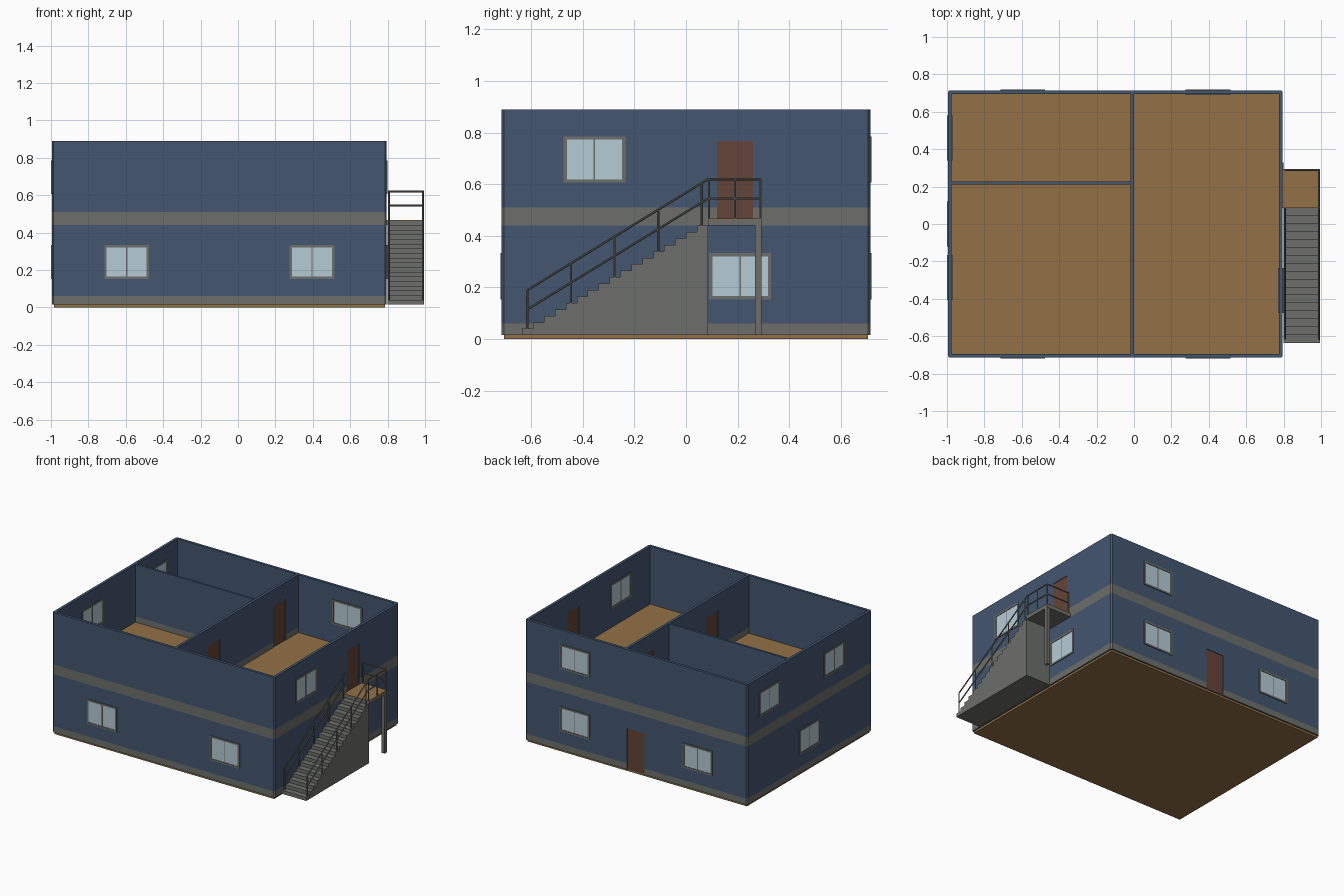
import bpy, bmesh, math
from mathutils import Vector

cube = bpy.data.objects.get("Cube")
if cube:
    bpy.data.objects.remove(cube, do_unlink=True)


def material(name, rgb):
    lin = [((c / 255 + 0.055) / 1.055) ** 2.4 for c in rgb] + [1]
    m = bpy.data.materials.new(name)
    m.use_nodes = True
    m.diffuse_color = lin
    m.node_tree.nodes["Principled BSDF"].inputs["Base Color"].default_value = lin
    return m


BLUE = material("wall blue", (67, 86, 112))
GREY = material("concrete grey", (109, 111, 107))
WOOD = material("floor brown", (147, 113, 71))
DOOR = material("door brown", (100, 68, 55))
GLASS = material("pale glass", (182, 204, 213))


def finish(name, bm, *mats):
    bmesh.ops.recalc_face_normals(bm, faces=bm.faces)
    mesh = bpy.data.meshes.new(name)
    bm.to_mesh(mesh)
    bm.free()
    for m in mats:
        mesh.materials.append(m)
    ob = bpy.data.objects.new(name, mesh)
    bpy.context.scene.collection.objects.link(ob)
    return ob


def box_mesh(lo, hi):
    bm = bmesh.new()
    lo, hi = Vector(lo), Vector(hi)
    bmesh.ops.create_cube(bm, size=1)
    for v in bm.verts:
        v.co = (lo + hi) / 2 + v.co * (hi - lo)
    return bm


def box(name, lo, hi, mat):
    return finish(name, box_mesh(lo, hi), mat)


def banded_wall(name, lo, hi, chamfer=0):
    """Wall block with grey bands at the foot of each storey."""
    bm = box_mesh(lo, hi)
    if chamfer:
        upright = [e for e in bm.edges if abs(e.verts[0].co.z - e.verts[1].co.z) > 0.1]
        bmesh.ops.bevel(bm, geom=upright, offset=chamfer, segments=1, affect='EDGES')
    for z in (PLINTH, BAND_LOW, BAND_TOP):
        bmesh.ops.bisect_plane(bm, geom=bm.verts[:] + bm.edges[:] + bm.faces[:],
                               plane_co=(0, 0, z), plane_no=(0, 0, 1))
    for f in bm.faces:
        z = f.calc_center_median().z
        side = abs(f.normal.z) < 0.5
        f.material_index = int(side and (z < PLINTH or BAND_LOW < z < BAND_TOP))
    return finish(name, bm, BLUE, GREY)


def cut(target, lo, hi):
    cutter = box("cutter", lo, hi, BLUE)
    cutter.hide_render = True
    mod = target.modifiers.new("opening", 'BOOLEAN')
    mod.operation, mod.solver, mod.object = 'DIFFERENCE', 'EXACT', cutter
    bpy.context.view_layer.objects.active = target
    bpy.ops.object.modifier_apply(modifier=mod.name)
    bpy.data.objects.remove(cutter, do_unlink=True)


def rod(name, a, b, r=0.0045):
    a, b = Vector(a), Vector(b)
    bm = bmesh.new()
    bmesh.ops.create_cone(bm, cap_ends=True, segments=8, radius1=r, radius2=r,
                          depth=(b - a).length)
    turn = (b - a).to_track_quat('Z', 'Y')
    for v in bm.verts:
        v.co = turn @ v.co + (a + b) / 2
    return finish(name, bm, GREY)


# Main dimensions
X0, X1, Y, T = -0.995, 0.795, 0.715, 0.02
BASE, PLINTH, BAND_LOW, BAND_TOP, TOP = 0.015, 0.06, 0.44, 0.51, 0.89
FLOOR = 0.468

# Slab, floor, outer shell and partitions
box("ground_slab", (X0 + 0.01, -Y + 0.01, 0), (X1 - 0.01, Y - 0.01, BASE), WOOD)
box("upper_floor", (X0 + 0.01, -Y + 0.01, FLOOR - 0.02), (X1 - 0.01, Y - 0.01, FLOOR), WOOD)
shell = banded_wall("outer_walls", (X0, -Y, BASE), (X1, Y, TOP), 0.009)
cut(shell, (X0 + T, T - Y, -0.1), (X1 - T, Y - T, 1))
long_wall = banded_wall("long_partition", (-0.02, T - Y, BASE), (0, Y - T, TOP))
banded_wall("short_partition", (X0 + T, 0.211, BASE), (-0.02, 0.227, TOP))


def span(axis, plane, centre, half, depth, z0, z1):
    """Corners of a block lying in a wall; axis is the wall normal."""
    if axis == 'x':
        return (plane - depth, centre - half, z0), (plane + depth, centre + half, z1)
    return (centre - half, plane - depth, z0), (centre + half, plane + depth, z1)


# Doors, slightly recessed in cut openings
def door(name, wall, axis, plane, centre, z):
    cut(wall, *span(axis, plane, centre, 0.07, 0.03, z, z + 0.3))
    box(name, *span(axis, plane, centre, 0.07, 0.006, z, z + 0.3), DOOR)


EAST, WEST, BACK, FRONT = X1 - T / 2, X0 + T / 2, Y - T / 2, T / 2 - Y
door("balcony_door", shell, 'x', EAST, 0.19, FLOOR)
door("back_door", shell, 'y', BACK, -0.095, BASE)
door("back_room_door", long_wall, 'x', -0.01, 0.475, FLOOR)
door("front_room_door", long_wall, 'x', -0.01, -0.275, FLOOR)


# Windows: glass, frame on both faces, centre bar
def window(name, axis, plane, centre, z0):
    z1, w, f = z0 + 0.18, 0.12, 0.013
    box(name + "_glass", *span(axis, plane, centre, w - f, 0.0115, z0 + f, z1 - f), GLASS)
    for label, c, half, a, b in (
            ("_frame_side_a", centre - w + f / 2, f / 2, z0, z1),
            ("_frame_side_b", centre + w - f / 2, f / 2, z0, z1),
            ("_frame_sill", centre, w - f, z0, z0 + f),
            ("_frame_head", centre, w - f, z1 - f, z1)):
        box(name + label, *span(axis, plane, c, half, 0.015, a, b), GREY)
    box(name + "_bar", *span(axis, plane, centre, 0.003, 0.0125, z0 + f, z1 - f), GREY)


LOW, HIGH = 0.153, 0.606
for name, axis, plane, centre, z in (
        ("front_right_window", 'y', FRONT, -0.595, LOW),
        ("front_left_window", 'y', FRONT, 0.395, LOW),
        ("back_right_window", 'y', BACK, -0.595, LOW),
        ("back_left_window", 'y', BACK, 0.395, LOW),
        ("back_upper_window", 'y', BACK, 0.395, HIGH),
        ("stair_side_lower_window", 'x', EAST, 0.21, LOW),
        ("stair_side_upper_window", 'x', EAST, -0.355, HIGH),
        ("far_side_lower_window", 'x', WEST, 0, LOW),
        ("far_side_upper_window_back", 'x', WEST, 0.46, HIGH),
        ("far_side_upper_window_front", 'x', WEST, -0.285, HIGH)):
    window(name, axis, plane, centre, z)

# Solid outside staircase
SX0, SX1, SY0, SY1, STEPS, RISE = X1 + 0.004, 0.995, -0.635, 0.085, 17, 0.025
TREAD = (SY1 - SY0) / STEPS
profile = [(SY0, BASE)]
for i in range(STEPS):
    z = BASE + (i + 1) * RISE
    profile += [(SY0 + i * TREAD, z), (SY0 + (i + 1) * TREAD, z)]
profile.append((SY1, BASE))
bm = bmesh.new()
face = bm.faces.new([bm.verts.new((SX0, y, z)) for y, z in profile])
ext = bmesh.ops.extrude_face_region(bm, geom=[face])["geom"]
for v in ext:
    if isinstance(v, bmesh.types.BMVert):
        v.co.x = SX1
if face.is_valid and len(bm.faces) < len(profile) + 2:
    bm.faces.new(face.verts)
finish("staircase", bm, GREY)

# Landing with support post
LY1 = 0.295
box("landing", (X1, SY1, 0.44), (SX1, LY1, 0.463), GREY)
box("landing_deck", (X1, SY1, 0.463), (SX1, LY1, FLOOR), WOOD)
box("landing_post", (SX1 - 0.025, LY1 - 0.027, BASE), (SX1, LY1 - 0.002, 0.44), GREY)

# Railings on both sides of the stairs
RY0, RZ0, RZ1, GAP = -0.615, 0.19, 0.62, 0.075


def rail_z(y):
    return RZ0 + (y - RY0) / (SY1 - RY0) * (RZ1 - RZ0)


XIN, XOUT = SX0 + 0.008, SX1 - 0.006
for side, x in (("inner", XIN), ("outer", XOUT)):
    for drop in (0, GAP):
        rod(side + "_stair_rail", (x, RY0, RZ0 - drop), (x, SY1, RZ1 - drop))
    for i in range(5):
        y = RY0 + i * 0.169
        tread = BASE + RISE * (math.floor((y - SY0) / TREAD) + 1)
        rod(side + "_stair_baluster", (x, y, tread), (x, y, rail_z(y)))

# Landing railings
RB = LY1 - 0.006
for drop in (0, GAP):
    z = RZ1 - drop
    rod("landing_side_rail", (XOUT, SY1, z), (XOUT, RB, z))
    rod("landing_back_rail", (XIN, RB, z), (XOUT, RB, z))
for x, y in ((XOUT, SY1 + 0.004), (XOUT, 0.19), (XOUT, RB), (XIN, RB)):
    rod("landing_baluster", (x, y, FLOOR), (x, y, RZ1 + 0.004))
